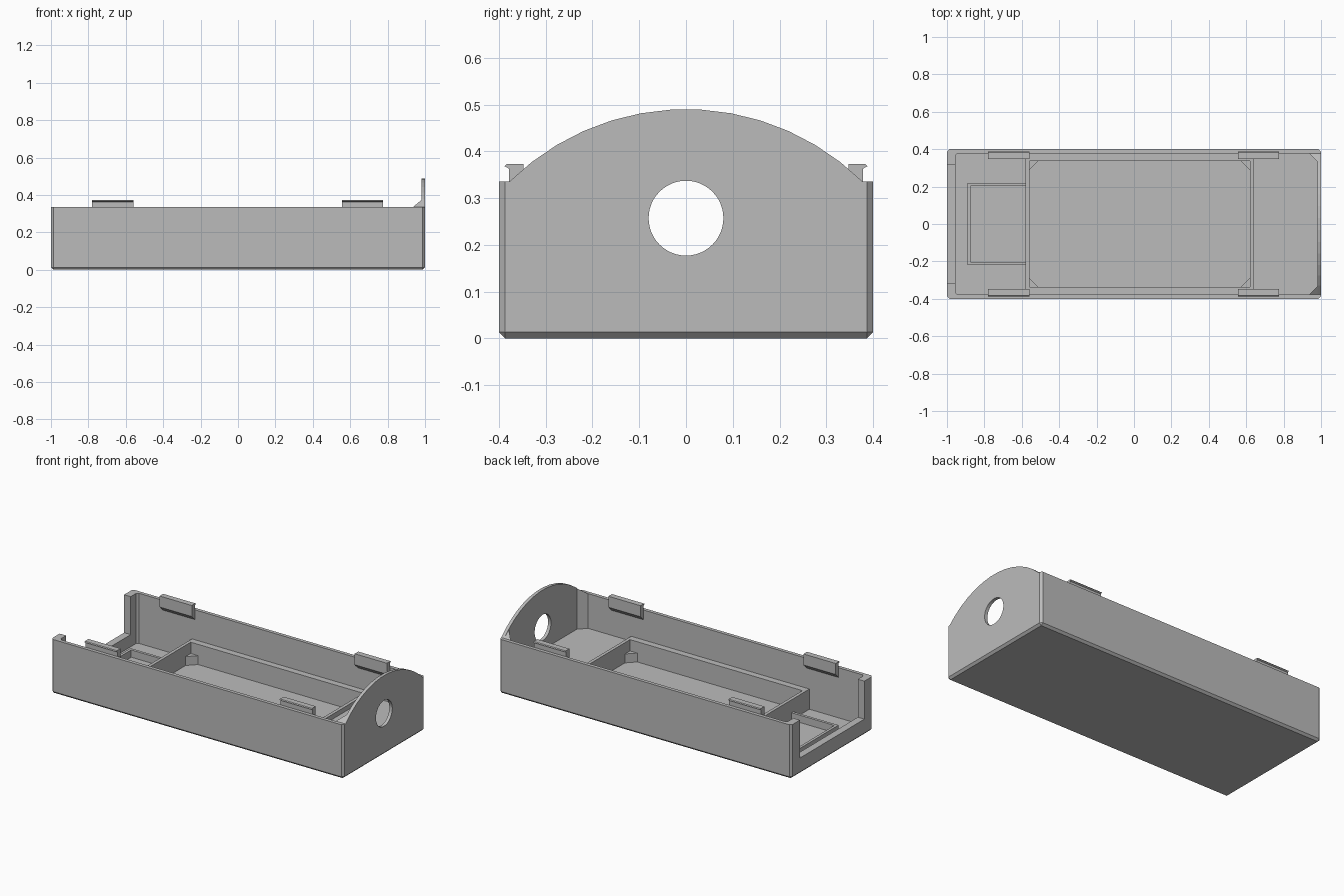
import bpy, bmesh, math
from mathutils import Vector

default = bpy.data.objects.get("Cube")
if default:
    bpy.data.objects.remove(default, do_unlink=True)

grey = bpy.data.materials.new("plain_grey")
grey.use_nodes = True
COLOUR = (0.5, 0.5, 0.5, 1)
grey.diffuse_color = COLOUR
for node in grey.node_tree.nodes:
    if node.type == 'BSDF_PRINCIPLED':
        node.inputs["Base Color"].default_value = COLOUR


def finish(name, bm):
    bmesh.ops.recalc_face_normals(bm, faces=bm.faces)
    mesh = bpy.data.meshes.new(name)
    bm.to_mesh(mesh)
    bm.free()
    mesh.materials.append(grey)
    ob = bpy.data.objects.new(name, mesh)
    bpy.context.collection.objects.link(ob)
    return ob


def prism(name, points, lo, hi, axis='Z'):
    """Extrude an outline: (x, y) along Z, or (y, z) along X."""
    bm = bmesh.new()
    place = (lambda p: (lo, *p)) if axis == 'X' else (lambda p: (*p, lo))
    face = bm.faces.new([bm.verts.new(place(p)) for p in points])
    step = Vector((hi - lo, 0, 0)) if axis == 'X' else Vector((0, 0, hi - lo))
    out = bmesh.ops.extrude_face_region(bm, geom=[face])
    verts = [g for g in out["geom"] if isinstance(g, bmesh.types.BMVert)]
    bmesh.ops.translate(bm, verts=verts, vec=step)
    return finish(name, bm)


def outline(x0, x1, y, c0=0.0, c1=0.0):
    """Rectangle outline with chamfer c0 at the x0 end and c1 at the x1 end."""
    pts = []
    pts += [(x0, -y + c0), (x0 + c0, -y)] if c0 else [(x0, -y)]
    pts += [(x1 - c1, -y), (x1, -y + c1)] if c1 else [(x1, -y)]
    pts += [(x1, y - c1), (x1 - c1, y)] if c1 else [(x1, y)]
    pts += [(x0 + c0, y), (x0, y - c0)] if c0 else [(x0, y)]
    return pts


def cut(target, cutter):
    cutter.hide_render = True
    mod = target.modifiers.new("cut", 'BOOLEAN')
    mod.operation = 'DIFFERENCE'
    mod.solver = 'EXACT'
    mod.object = cutter
    bpy.context.view_layer.objects.active = target
    bpy.ops.object.modifier_apply(modifier=mod.name)


def discard(ob):
    bpy.data.objects.remove(ob, do_unlink=True)


TOP, FLOOR, LEDGE = 0.335, 0.025, 0.15
INNER_Y, INNER_X0, INNER_X1, POST = 0.378, -0.955, 0.98, 0.045

# Tray body: box with chamfered uprights and bottom edges
bm = bmesh.new()
bmesh.ops.create_cube(bm, size=1)
for v in bm.verts:
    v.co = (v.co.x * 2, v.co.y * 0.8, (v.co.z + 0.5) * TOP)
edges = [e for e in bm.edges if min(v.co.z for v in e.verts) < 0.01]
bmesh.ops.bevel(bm, geom=edges, offset=0.013, segments=1,
                affect='EDGES', profile=0.5)
tray = finish("tray_body", bm)

# Main cavity, three compartments and the open end
pockets = [
    (outline(INNER_X0, INNER_X1, INNER_Y, 0.012, POST), LEDGE, 0.5),
    (outline(INNER_X0, -0.58, INNER_Y, 0.012), FLOOR, 0.25),
    (outline(-0.56, 0.62, 0.338), FLOOR, 0.25),
    (outline(0.64, INNER_X1, INNER_Y, 0, POST), 0.12, 0.25),
    (outline(-1.1, -0.9, 0.315), 0.10, 0.5),
]
for points, lo, hi in pockets:
    cutter = prism("pocket_cutter", points, lo, hi)
    cut(tray, cutter)
    discard(cutter)

# Arched top of the end wall
RADIUS, CENTRE_Z, STEPS = 0.538, -0.048, 13
half = math.asin(INNER_Y / RADIUS)
arc = []
for i in range(STEPS + 1):
    a = -half + 2 * half * i / STEPS
    arc.append((RADIUS * math.sin(a), max(TOP, CENTRE_Z + RADIUS * math.cos(a))))
arch = prism("end_wall_arch", arc, INNER_X1, 1.0, 'X')

# Round port through the end wall
ring = [(0.08 * math.cos(math.tau * i / 48), 0.257 + 0.08 * math.sin(math.tau * i / 48))
        for i in range(48)]
port = prism("port_cutter", ring, 0.9, 1.1, 'X')
cut(tray, port)
cut(arch, port)
discard(port)

# Low rim in the open-ended compartment
rim = [(-0.58, -0.22), (-0.89, -0.22), (-0.89, 0.22), (-0.58, 0.22),
       (-0.58, 0.203), (-0.873, 0.203), (-0.873, -0.203), (-0.58, -0.203)]
prism("low_rim", rim, FLOOR, 0.07)

# Snap clip cross-section (y, z)
clip = [(0.378, 0.275), (0.348, 0.305), (0.348, 0.373), (0.383, 0.373),
        (0.388, 0.368), (0.379, 0.363), (0.379, TOP), (0.378, TOP)]

for side, word in ((1, "back"), (-1, "front")):
    # Snap clips on the long walls
    for x, end in ((-0.67, "open_end"), (0.665, "arch_end")):
        prism(f"{word}_{end}_clip", [(side * y, z) for y, z in clip],
              x - 0.11, x + 0.11, 'X')

    # Triangular supports in the corners of the middle compartment
    for x, d, end in ((-0.56, 0.05, "open_end"), (0.62, -0.05, "arch_end")):
        y = side * 0.338
        prism(f"{word}_{end}_support",
              [(x, y), (x + d, y), (x, y - side * 0.05)], FLOOR, 0.08)

    # Sloping gussets bracing the arch
    bm = bmesh.new()
    inner = side * (INNER_Y - POST)
    for co in ((INNER_X1 - POST, side * INNER_Y, TOP),
               (INNER_X1, side * INNER_Y, TOP),
               (INNER_X1, inner, TOP), (INNER_X1, inner, 0.372)):
        bm.verts.new(co)
    bmesh.ops.convex_hull(bm, input=bm.verts)
    finish(f"{word}_gusset", bm)
